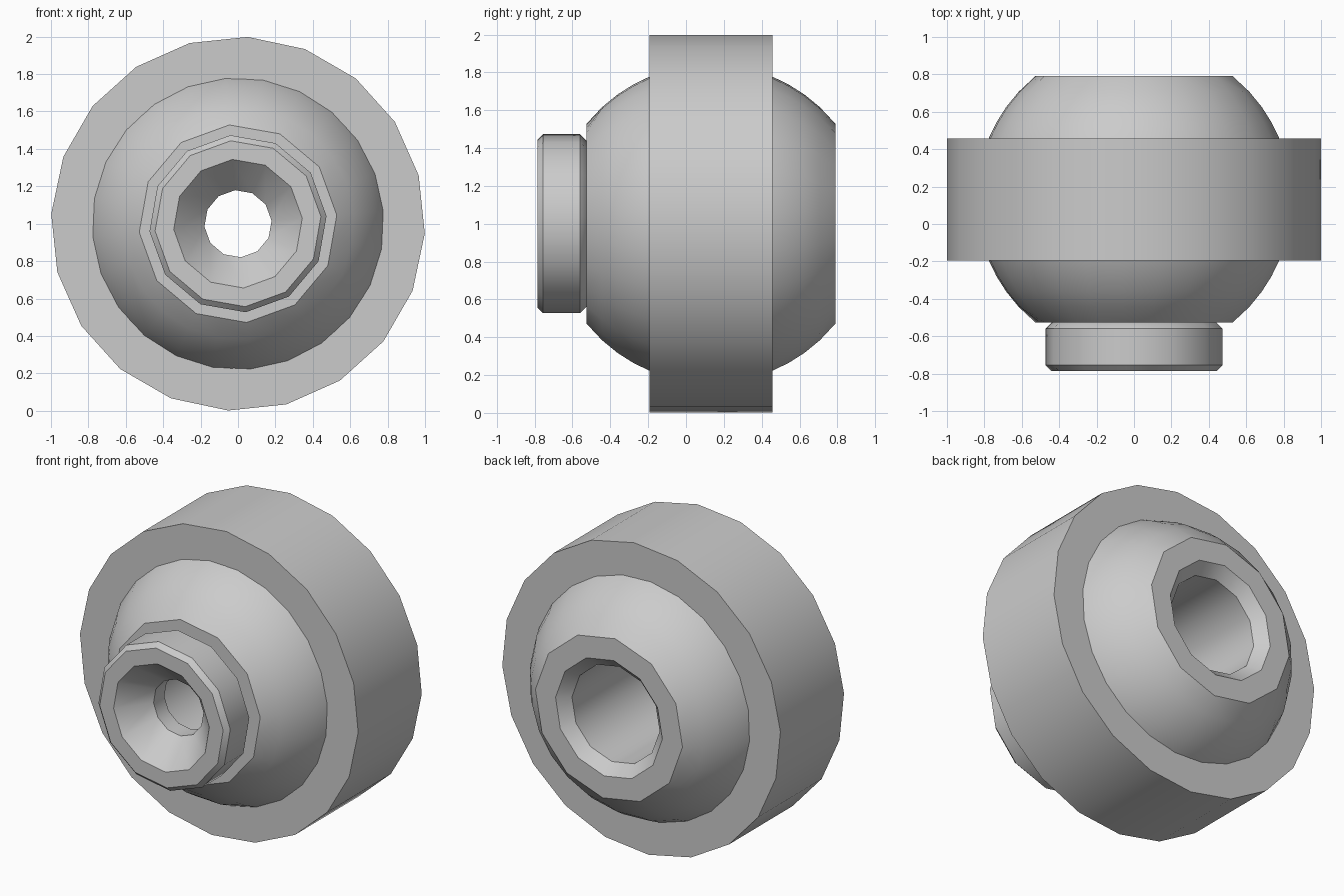
import bpy, bmesh, math

default = bpy.data.objects.get("Cube")
if default:
    bpy.data.objects.remove(default)

grey = bpy.data.materials.new("plain grey")
grey.use_nodes = True
colour = (0.6, 0.6, 0.6, 1)
grey.diffuse_color = colour
grey.node_tree.nodes["Principled BSDF"].inputs["Base Color"].default_value = colour

CENTRE_Y = 0.132   # middle of the ball
BALL_R = 0.845


def polygon_radius(radius, sides, turn):
    """Distance to the edge of a regular polygon in direction turn."""
    step = 2 * math.pi / sides
    return radius * math.cos(step / 2) / math.cos(turn % step - step / 2)


def revolve(name, profile, segments, phase):
    """Spin a closed profile of (y, radius, sides) round the y axis."""
    bm = bmesh.new()
    rings = []
    for y, radius, sides in profile:
        ring = []
        for i in range(segments):
            turn = 2 * math.pi * i / segments
            r = polygon_radius(radius, sides, turn + 1e-7)
            a = turn + math.radians(phase)
            ring.append(bm.verts.new((r * math.cos(a), y, 1 + r * math.sin(a))))
        rings.append(ring)
    for k, ring in enumerate(rings):
        after = rings[(k + 1) % len(rings)]
        for i in range(segments):
            j = (i + 1) % segments
            bm.faces.new((ring[i], ring[j], after[j], after[i]))
    bmesh.ops.recalc_face_normals(bm, faces=bm.faces)
    mesh = bpy.data.meshes.new(name)
    bm.to_mesh(mesh)
    bm.free()
    mesh.materials.append(grey)
    obj = bpy.data.objects.new(name, mesh)
    bpy.context.collection.objects.link(obj)
    bpy.ops.object.select_all(action="DESELECT")
    obj.select_set(True)
    bpy.context.view_layer.objects.active = obj
    bpy.ops.object.shade_smooth_by_angle(angle=math.radians(35))
    return obj


def arc(radius, half_width, steps, sides):
    """Points along a sphere's outline, from front to back."""
    points = []
    for k in range(steps + 1):
        d = half_width * (2 * k / steps - 1)
        points.append((CENTRE_Y + d, math.sqrt(radius ** 2 - d ** 2), sides))
    return points


# Outer ring with a hollow race hugging the ball
front, back = CENTRE_Y - 0.326, CENTRE_Y + 0.326
revolve("outer_ring",
        [(back, 1, 20), (front, 1, 20)] + arc(0.84, 0.326, 8, 40), 40, 87)

# Ball cut flat at both ends, with a bevelled bore
outline = arc(BALL_R, 0.658, 16, 24)
y0, y1 = outline[0][0], outline[-1][0]
outline[0] = (y0, 0.53, 12)
outline[-1] = (y1, 0.53, 12)
bore = [(y1, 0.385, 12), (y1 - 0.07, 0.316, 12), (y0, 0.316, 12)]
revolve("ball", outline + bore, 24, 95)

# Front collar with bevelled rims, a funnel mouth and a narrow hole
collar = [(-0.785, 0.345), (-0.785, 0.445), (-0.755, 0.475), (-0.56, 0.475),
          (-0.525, 0.44), (-0.5, 0.31), (-0.5, 0.18), (-0.61, 0.18)]
revolve("collar", [(y, r, 12) for y, r in collar], 12, 95)
